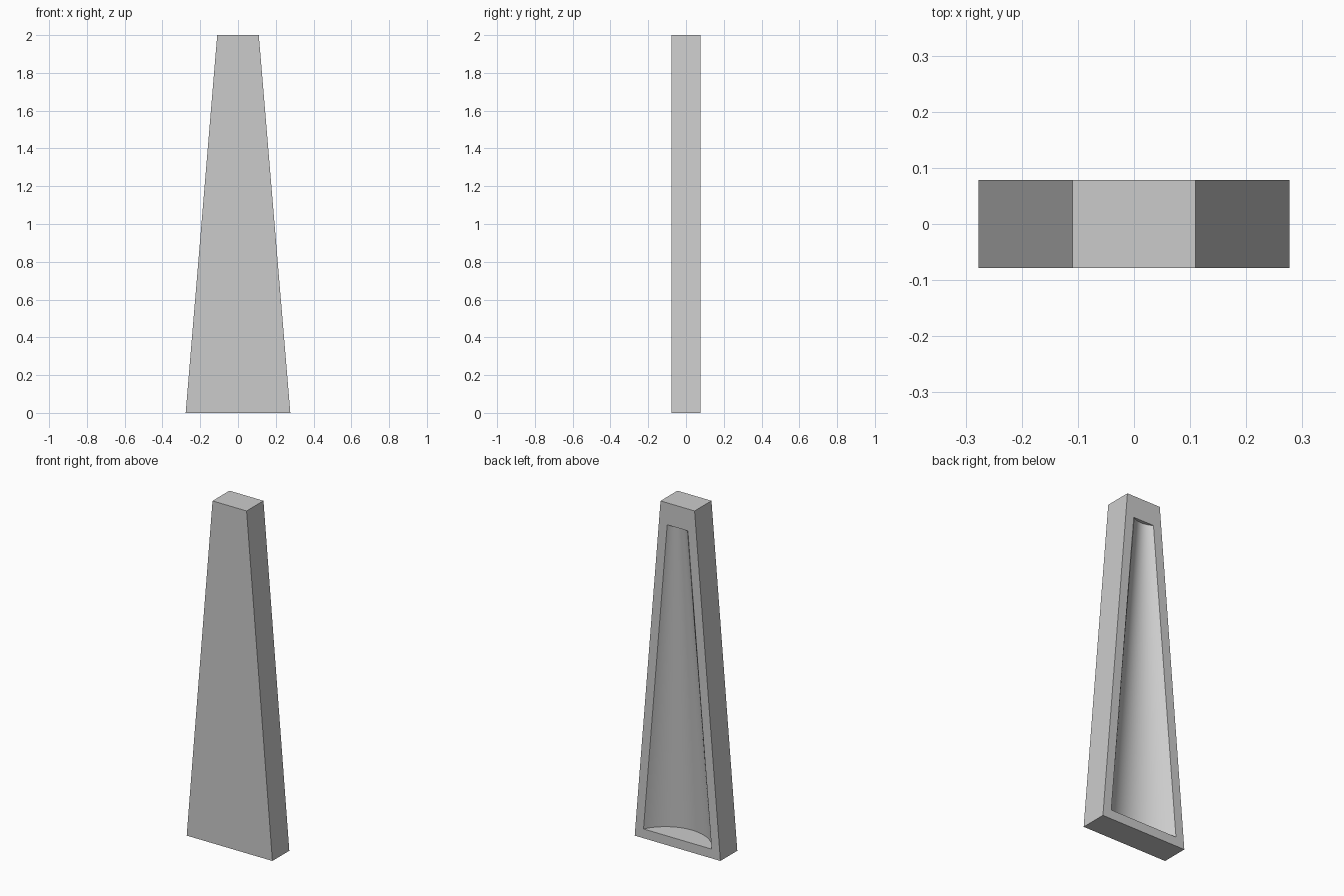
import bpy, bmesh, math

cube = bpy.data.objects.get("Cube")
if cube:
    bpy.data.objects.remove(cube, do_unlink=True)

HALF_DEPTH = 0.078
SEGMENTS = 32

grey = bpy.data.materials.new("plain_grey")
grey.use_nodes = True
colour = (0.6, 0.6, 0.6, 1)
grey.diffuse_color = colour
grey.node_tree.nodes["Principled BSDF"].inputs["Base Color"].default_value = colour

bm = bmesh.new()


def rectangle(half_width, z):
    """Horizontal outline: front left, front right, back right, back left."""
    corners = ((-1, -1), (1, -1), (1, 1), (-1, 1))
    return [bm.verts.new((sx * half_width, sy * HALF_DEPTH, z)) for sx, sy in corners]


def hollow_arc(half_width, depth, z):
    """Circular arc sunk into the back face."""
    radius = (half_width ** 2 + depth ** 2) / (2 * depth)
    half_angle = math.asin(half_width / radius)
    centre = HALF_DEPTH + radius - depth
    angles = [half_angle * (2 * i / SEGMENTS - 1) for i in range(SEGMENTS + 1)]
    return [bm.verts.new((radius * math.sin(a), centre - radius * math.cos(a), z))
            for a in angles]


# Tapered slab and the two ends of its hollow
base, top = rectangle(0.277, 0), rectangle(0.11, 2)
low, high = hollow_arc(0.22, 0.135, 0.054), hollow_arc(0.067, 0.02, 1.872)

# Slab ends, front and sides
bm.faces.new(base)
bm.faces.new(top)
for i, j in ((0, 1), (1, 2), (3, 0)):
    bm.faces.new((base[i], base[j], top[j], top[i]))

# Flat rim around the hollow
outer = [base[3], base[2], top[2], top[3]]
inner = [low[0], low[-1], high[-1], high[0]]
for i in range(4):
    j = (i + 1) % 4
    bm.faces.new((outer[i], outer[j], inner[j], inner[i]))

# Curved hollow with flat ends
bm.faces.new(low)
bm.faces.new(high)
for i in range(SEGMENTS):
    bm.faces.new((low[i], low[i + 1], high[i + 1], high[i]))

bmesh.ops.recalc_face_normals(bm, faces=bm.faces)
mesh = bpy.data.meshes.new("tapered_slab")
bm.to_mesh(mesh)
bm.free()
mesh.materials.append(grey)
slab = bpy.data.objects.new("tapered_slab", mesh)
bpy.context.collection.objects.link(slab)

bpy.ops.object.select_all(action='DESELECT')
slab.select_set(True)
bpy.context.view_layer.objects.active = slab
bpy.ops.object.shade_smooth_by_angle(angle=math.radians(25))
